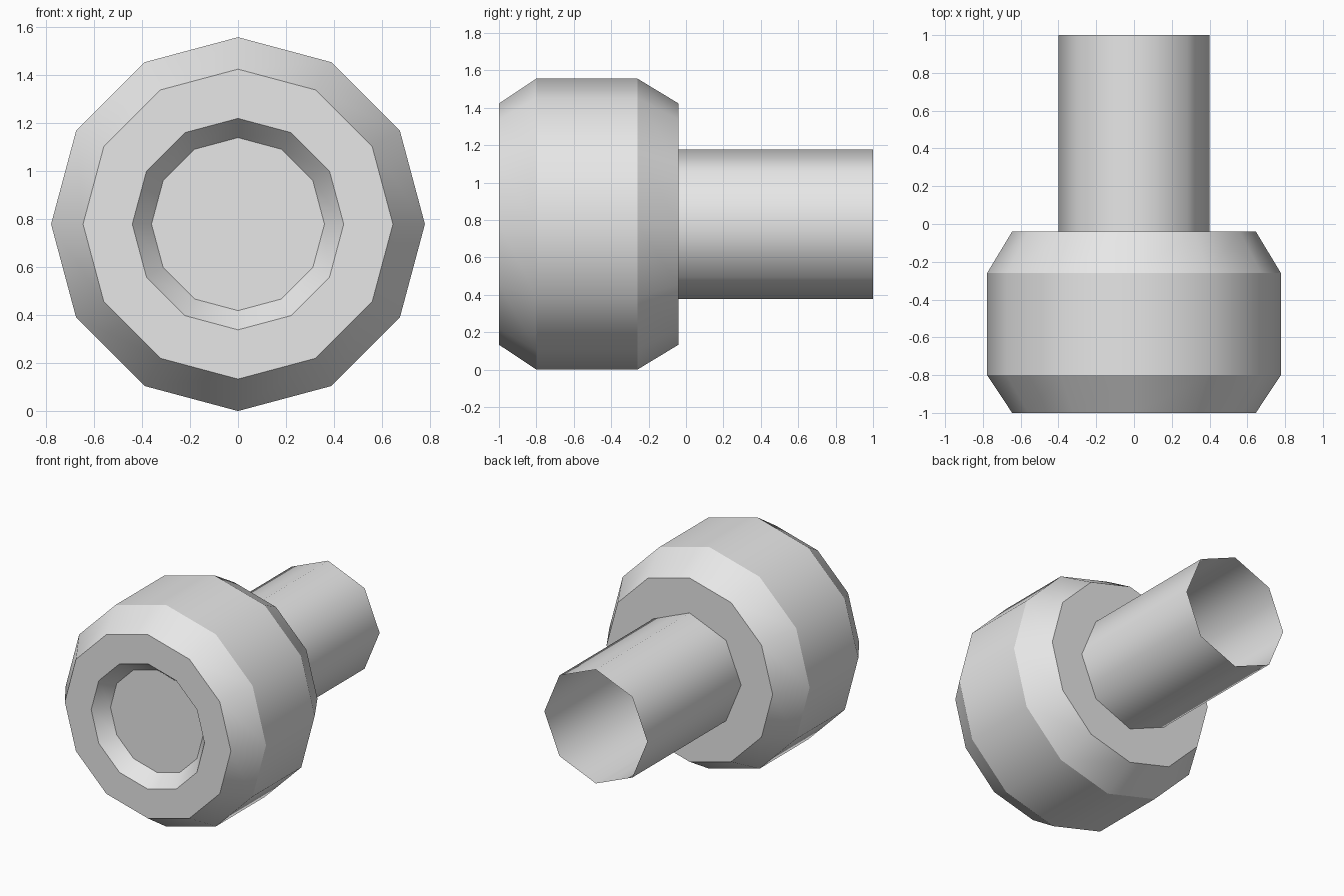
import bpy
import bmesh
from math import sin, cos, tau

if "Cube" in bpy.data.objects:
    bpy.data.objects.remove(bpy.data.objects["Cube"], do_unlink=True)

RADIUS = 0.778  # barrel radius, also the height of the axis

grey = bpy.data.materials.new("light_grey")
grey.use_nodes = True
colour = (0.8, 0.8, 0.8, 1)
grey.diffuse_color = colour
grey.node_tree.nodes["Principled BSDF"].inputs["Base Color"].default_value = colour


def lathe(name, profile, sides, capped):
    """Turn (radius, y) points around the front-to-back axis."""
    bm = bmesh.new()
    rings = [[bm.verts.new((r * sin(tau * i / sides), y, RADIUS + r * cos(tau * i / sides)))
              for i in range(sides)] for r, y in profile]
    for a, b in zip(rings, rings[1:]):
        for i in range(sides):
            j = (i + 1) % sides
            bm.faces.new((a[i], a[j], b[j], b[i])).smooth = True
    if capped:
        bm.faces.new(rings[0])
        bm.faces.new(rings[-1])
    bmesh.ops.recalc_face_normals(bm, faces=bm.faces)
    # Keep every edge around a ring sharp, edges along the axis smooth
    for ring in rings:
        for i in range(sides):
            bm.edges.get((ring[i - 1], ring[i])).smooth = False
    mesh = bpy.data.meshes.new(name)
    bm.to_mesh(mesh)
    bm.free()
    mesh.materials.append(grey)
    obj = bpy.data.objects.new(name, mesh)
    bpy.context.collection.objects.link(obj)
    return obj


# Chamfered head with a tapered recess in its front
lathe("head", [(0.36, -0.9), (0.44, -1), (0.645, -1), (RADIUS, -0.8),
               (RADIUS, -0.26), (0.645, -0.04)], 12, True)

# Thin open tube behind the head
tube = lathe("rear_tube", [(0.4, -0.04), (0.4, 1)], 8, False)

# Open shell: point its faces outward
if tube.data.polygons[0].normal.dot(tube.data.polygons[0].center - tube.data.vertices[4].co) < 0:
    tube.data.flip_normals()
